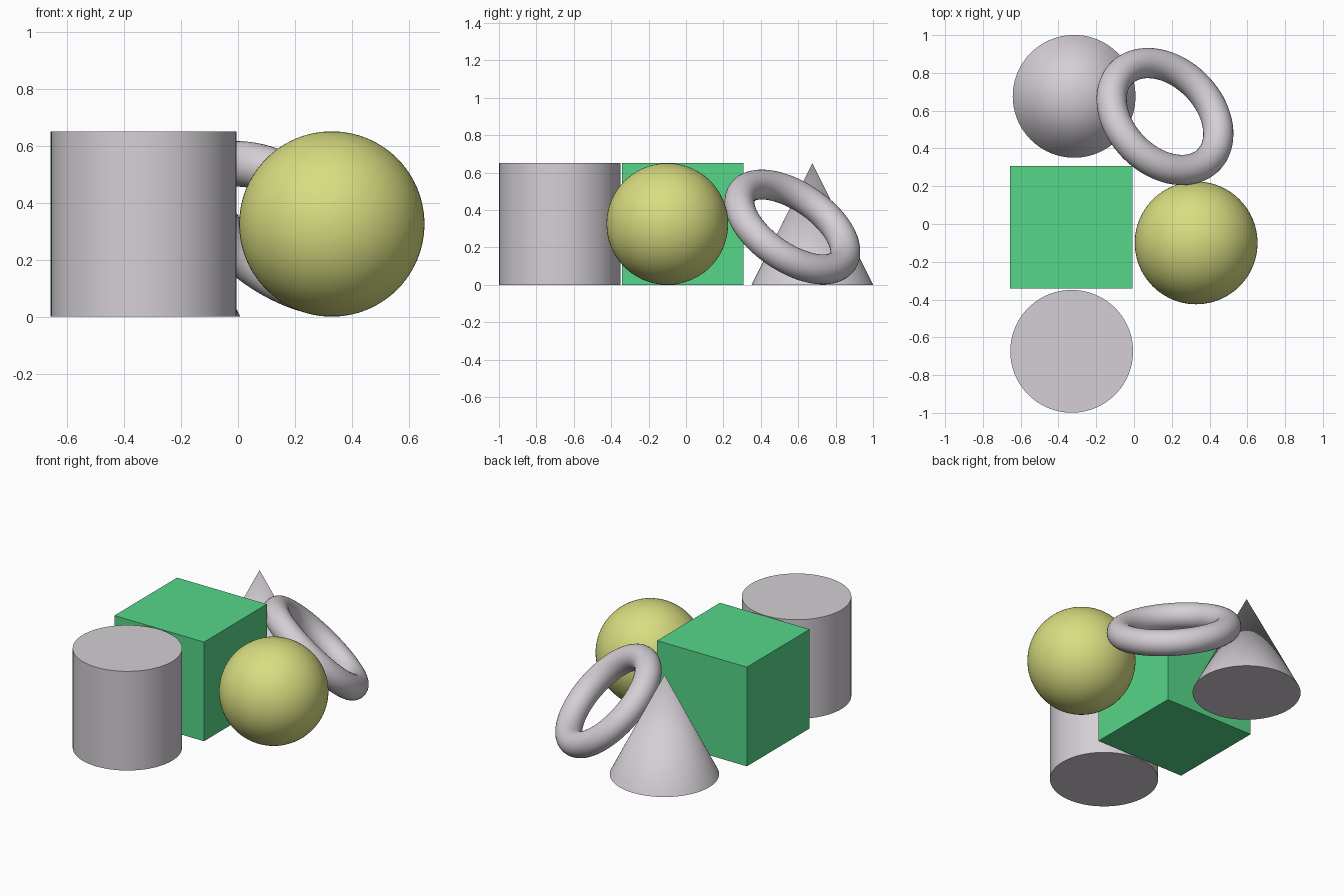
import bpy
import math
from mathutils import Vector

if "Cube" in bpy.data.objects:
    bpy.data.objects.remove(bpy.data.objects["Cube"])

R = 0.325        # shared radius / half size of every solid
H = 2 * R


def material(name, rgb):
    # 8-bit sRGB to linear
    lin = [((c / 255 + 0.055) / 1.055) ** 2.4 for c in rgb]
    m = bpy.data.materials.new(name)
    m.diffuse_color = (*lin, 1.0)
    m.use_nodes = True
    m.node_tree.nodes["Principled BSDF"].inputs["Base Color"].default_value = m.diffuse_color
    return m


grey = material("light grey", (212, 207, 213))
green = material("green", (86, 214, 137))
yellow = material("yellow", (216, 221, 128))


def finish(name, mat, smooth=True):
    ob = bpy.context.object
    ob.name = name
    ob.data.materials.append(mat)
    if smooth:
        bpy.ops.object.shade_smooth_by_angle(angle=math.radians(30))
    return ob


# Row of solids on the left
bpy.ops.mesh.primitive_cylinder_add(vertices=96, radius=R, depth=H, location=(-0.33, -0.674, R))
finish("cylinder", grey)

bpy.ops.mesh.primitive_cube_add(size=H, location=(-0.332, -0.017, R))
finish("cube", green, smooth=False)

bpy.ops.mesh.primitive_cone_add(vertices=96, radius1=R, radius2=0, depth=H, location=(-0.317, 0.676, R))
finish("cone", grey)

# Ball on the right
bpy.ops.mesh.primitive_uv_sphere_add(segments=96, ring_count=48, radius=R, location=(0.329, -0.1, R))
finish("ball", yellow)

# Ring leaning against the cone
axis = Vector((0.495, 0.492, 0.716))
bpy.ops.mesh.primitive_torus_add(
    major_segments=96, minor_segments=32, major_radius=R, minor_radius=0.08,
    location=(0.164, 0.569, 0.309), rotation=axis.to_track_quat('Z', 'Y').to_euler())
finish("leaning_ring", grey)
